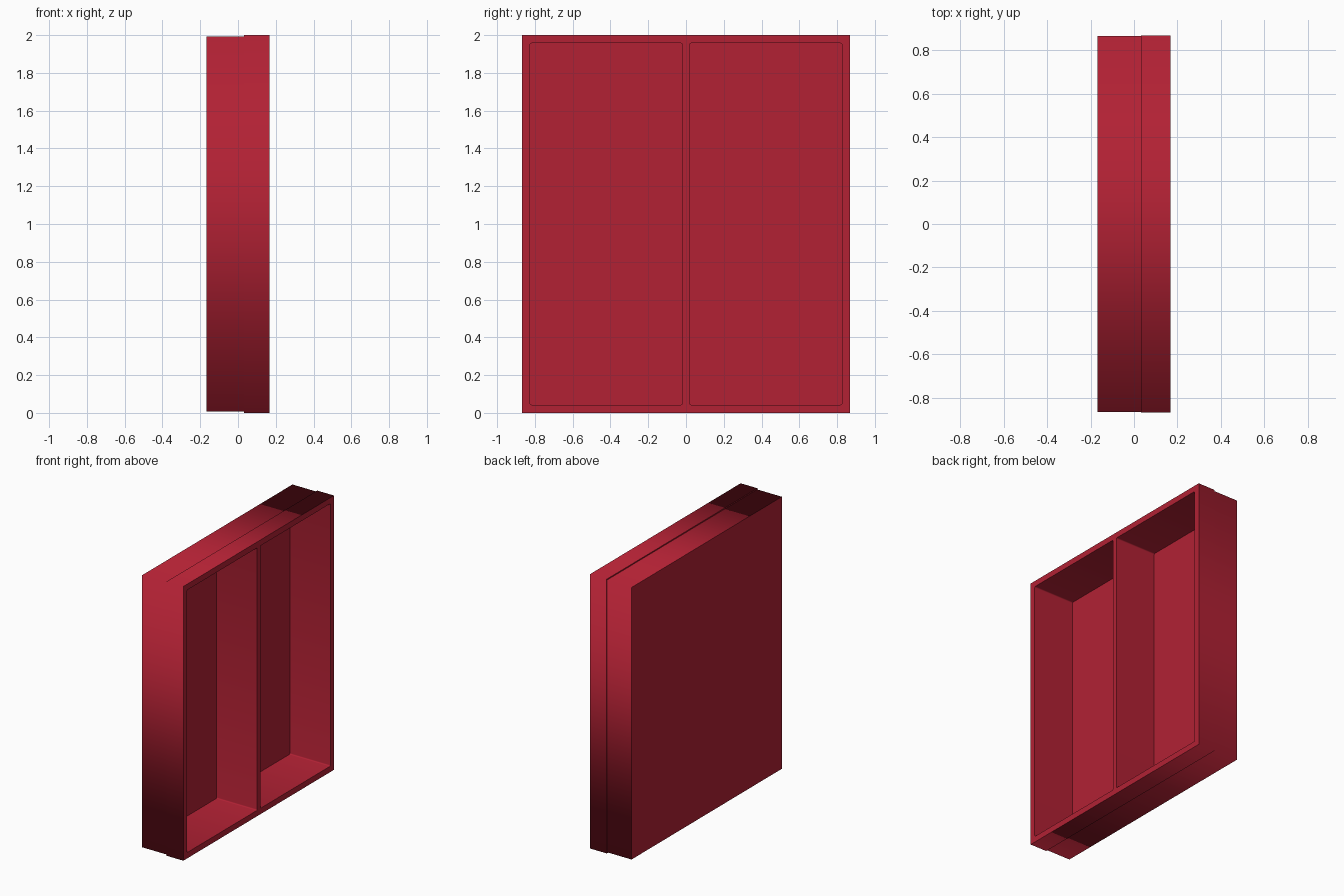
import bpy, math

if "Cube" in bpy.data.objects:
    bpy.data.objects.remove(bpy.data.objects["Cube"])

red = bpy.data.materials.new("deep_red")
red.diffuse_color = (0.445, 0.0152, 0.0343, 1)
red.use_nodes = True
red.node_tree.nodes["Principled BSDF"].inputs["Base Color"].default_value = red.diffuse_color


def rounded_rect(y0, y1, z0, z1, r=0.0, n=3):
    """Outline points of a rectangle, with rounded corners if r > 0."""
    if r == 0:
        return [(y0, z0), (y1, z0), (y1, z1), (y0, z1)]
    pts = []
    corners = [(y0 + r, z0 + r, 180), (y1 - r, z0 + r, 270),
               (y1 - r, z1 - r, 0), (y0 + r, z1 - r, 90)]
    for cy, cz, start in corners:
        for i in range(n + 1):
            a = math.radians(start + 90 * i / n)
            pts.append((cy + r * math.cos(a), cz + r * math.sin(a)))
    return pts


def slab(name, outlines, x0, x1):
    """Extrude outlines (first outer, the rest holes) from x0 to x1."""
    cu = bpy.data.curves.new(name, 'CURVE')
    cu.dimensions = '2D'
    cu.fill_mode = 'BOTH'
    cu.extrude = (x1 - x0) / 2
    for pts in outlines:
        sp = cu.splines.new('POLY')
        sp.points.add(len(pts) - 1)
        for p, (y, z) in zip(sp.points, pts):
            p.co = (y, z, 0, 1)
        sp.use_cyclic_u = True
    cu.materials.append(red)
    ob = bpy.data.objects.new(name, cu)
    bpy.context.collection.objects.link(ob)
    ob.location.x = (x0 + x1) / 2
    ob.rotation_euler = (math.pi / 2, 0, math.pi / 2)
    bpy.ops.object.select_all(action='DESELECT')
    ob.select_set(True)
    bpy.context.view_layer.objects.active = ob
    bpy.ops.object.convert(target='MESH')


# two tall openings either side of the centre post
openings = [rounded_rect(-0.826, -0.018, 0.043, 1.957, 0.008),
            rounded_rect(0.018, 0.826, 0.043, 1.957, 0.008)]
body = rounded_rect(-0.866, 0.866, 0.008, 1.992)
frame = rounded_rect(-0.868, 0.868, 0, 2)

# thin closed back, deep box walls, slightly larger front frame
slab("back_panel", [body], -0.167, -0.160)
slab("box_walls", [body] + openings, -0.160, 0.032)
slab("front_frame", [frame] + openings, 0.032, 0.167)
